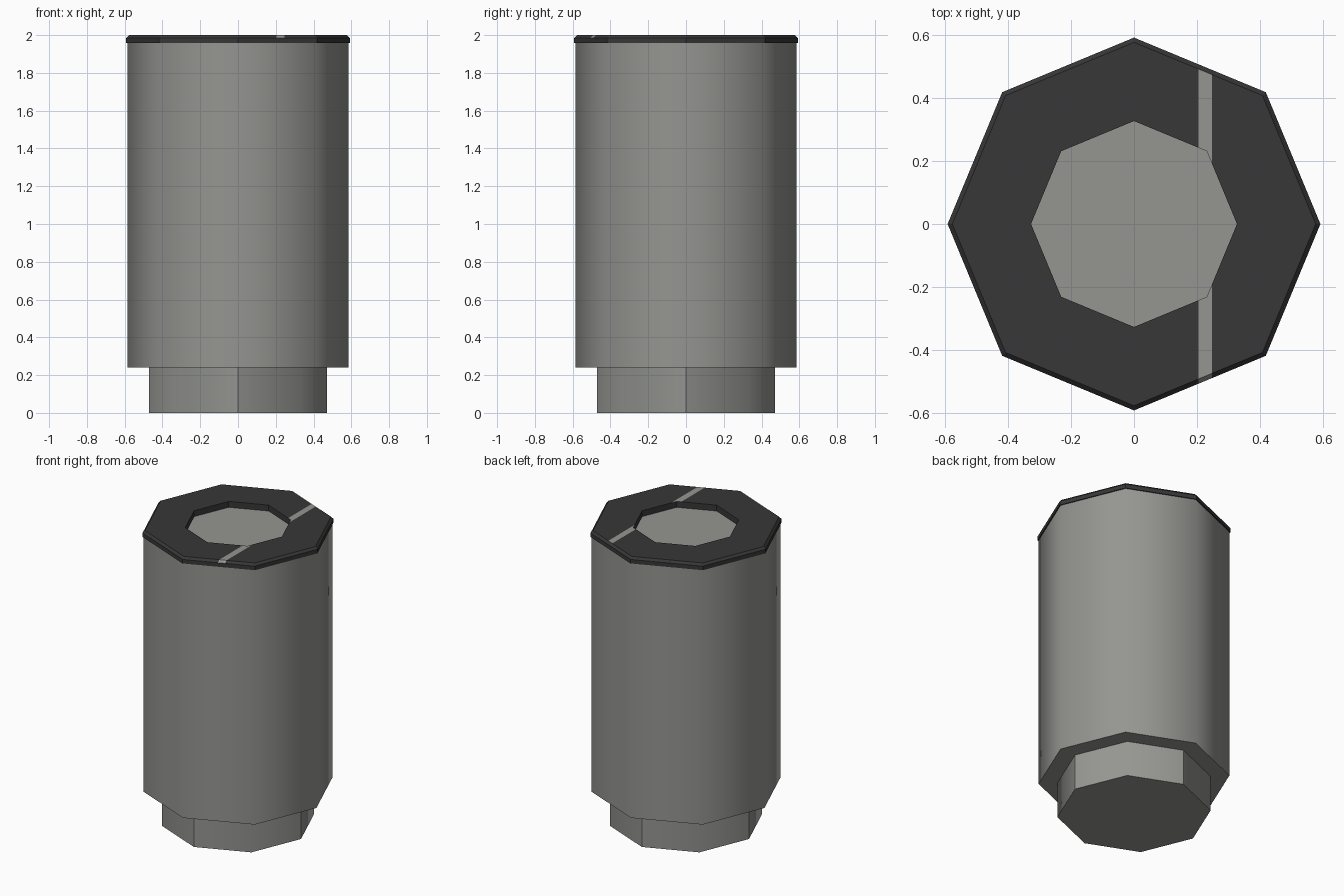
import bpy, bmesh, math

if "Cube" in bpy.data.objects:
    bpy.data.objects.remove(bpy.data.objects["Cube"])


def material(name, col):
    m = bpy.data.materials.new(name)
    m.diffuse_color = (*col, 1)
    m.use_nodes = True
    m.node_tree.nodes["Principled BSDF"].inputs["Base Color"].default_value = m.diffuse_color
    return m


GREY = material("warm grey", (0.30, 0.305, 0.285))
DARK = material("charcoal", (0.038, 0.038, 0.038))


def finish(name, bm, mats):
    bmesh.ops.recalc_face_normals(bm, faces=bm.faces)
    me = bpy.data.meshes.new(name)
    bm.to_mesh(me)
    bm.free()
    ob = bpy.data.objects.new(name, me)
    bpy.context.collection.objects.link(ob)
    for m in mats:
        me.materials.append(m)
    return ob


def ring(bm, r, z):
    return [bm.verts.new((r * math.cos(i * math.pi / 4), r * math.sin(i * math.pi / 4), z))
            for i in range(8)]


def bridge(bm, a, b):
    for i in range(8):
        j = (i + 1) % 8
        bm.faces.new((a[i], a[j], b[j], b[i]))


def prism(name, r, z0, z1, sharp_step):
    # eight-sided post, smooth sides with flat ends
    bm = bmesh.new()
    a, b = ring(bm, r, z0), ring(bm, r, z1)
    bridge(bm, a, b)
    bm.faces.new(a)
    bm.faces.new(b)
    for f in bm.faces:
        f.smooth = len(f.verts) == 4
    for e in bm.edges:
        e.smooth = e.verts[0].co.z != e.verts[1].co.z
    if sharp_step:
        for i in range(0, 8, sharp_step):
            bm.edges.get((a[i], b[i])).smooth = False
    return finish(name, bm, [GREY])


prism("foot", 0.47, 0.0, 0.24, 2)
prism("body", 0.585, 0.24, 1.96, 0)

# dark ring cap: hole wall, underside, rim, chamfer, top
bm = bmesh.new()
profile = [(0.327, 1.958), (0.592, 1.958), (0.592, 1.985), (0.577, 2.0), (0.327, 2.0)]
rings = [ring(bm, r, z) for r, z in profile]
for k in range(5):
    bridge(bm, rings[k], rings[(k + 1) % 5])
# grey stripes across the cap, cut in as faces
X0, X1 = 0.205, 0.247
for x in (X0, X1):
    bmesh.ops.bisect_plane(bm, geom=bm.verts[:] + bm.edges[:] + bm.faces[:],
                           plane_co=(x, 0, 0), plane_no=(1, 0, 0))
bmesh.ops.recalc_face_normals(bm, faces=bm.faces)
for f in bm.faces:
    c = f.calc_center_median()
    top = f.normal.z > 0.9
    front_chamfer = 0.3 < f.normal.z < 0.9 and c.y < 0
    if X0 < c.x < X1 and (top or front_chamfer):
        f.material_index = 1
finish("cap_ring", bm, [DARK, GREY])
